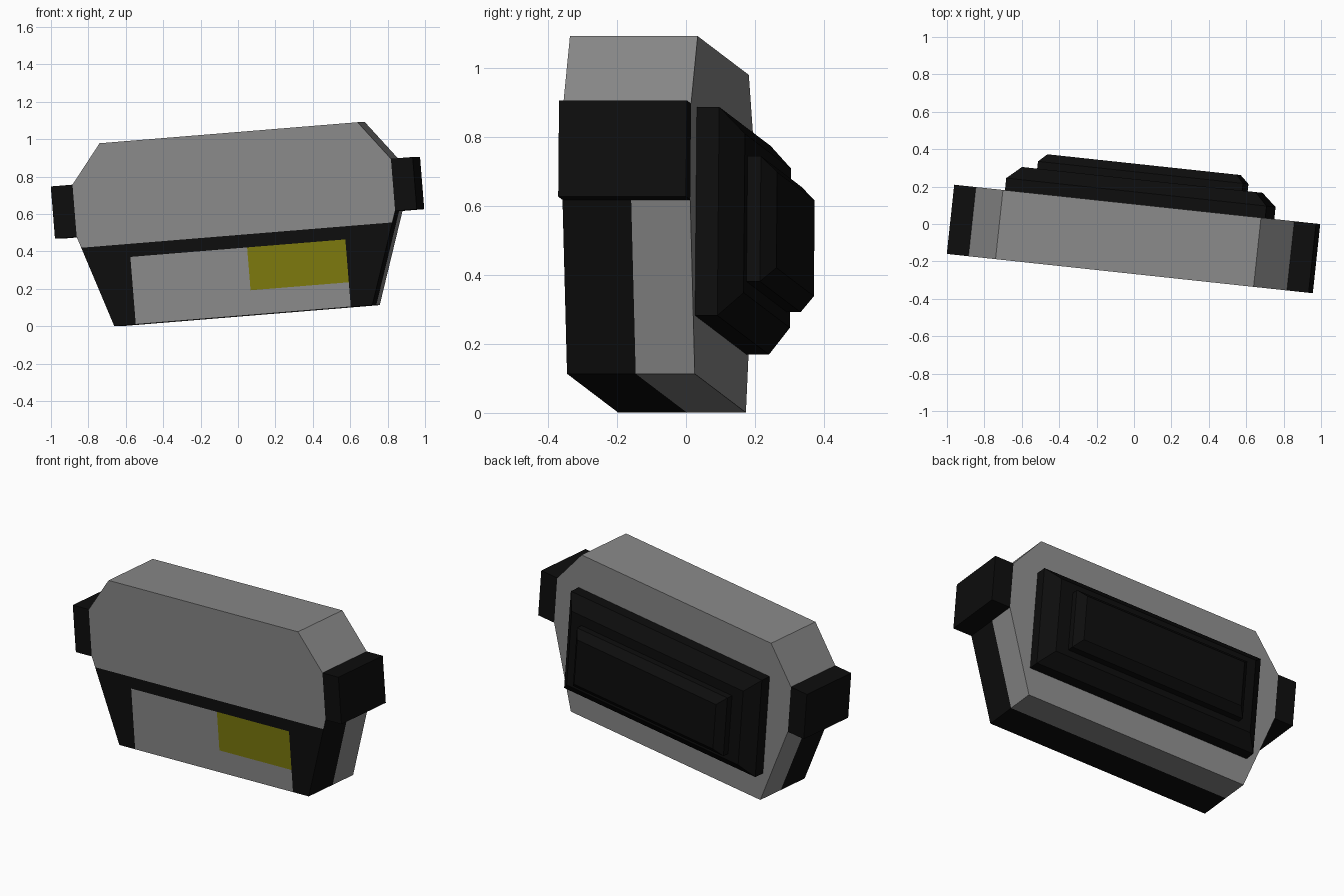
import bpy, bmesh
from math import radians
from mathutils import Matrix, Vector

if "Cube" in bpy.data.objects:
    bpy.data.objects.remove(bpy.data.objects["Cube"])

# The whole model is tilted: slight yaw and roll
POSE = (Matrix.Translation((-0.0225, -0.265, 0.687))
        @ Matrix.Rotation(radians(-6.13), 4, 'Z')
        @ Matrix.Rotation(radians(-4.63), 4, 'Y'))
DEPTH = 0.372


def material(name, rgb):
    m = bpy.data.materials.new(name)
    m.diffuse_color = (*rgb, 1)
    m.use_nodes = True
    m.node_tree.nodes["Principled BSDF"].inputs["Base Color"].default_value = m.diffuse_color
    return m


GREY = material("grey", (0.25, 0.25, 0.25))
DARK = material("dark", (0.004, 0.004, 0.004))
YELLOW = material("yellow", (0.2, 0.19, 0.004))


def loft(name, rings, mats, cuts=(), pick=None):
    """Stack of same-count rings, capped; optional cuts only split faces for colour."""
    bm = bmesh.new()
    loops = [[bm.verts.new(p) for p in r] for r in rings]
    n = len(loops[0])
    bm.faces.new(loops[0])
    bm.faces.new(loops[-1][::-1])
    for a, b in zip(loops, loops[1:]):
        for i in range(n):
            j = (i + 1) % n
            bm.faces.new((a[i], b[i], b[j], a[j]))
    for co, no in cuts:
        bmesh.ops.bisect_plane(bm, geom=bm.verts[:] + bm.edges[:] + bm.faces[:],
                               plane_co=co, plane_no=no)
    bmesh.ops.recalc_face_normals(bm, faces=bm.faces[:])
    bm.normal_update()
    if pick:
        for f in bm.faces:
            f.material_index = pick(f.calc_center_median(), f.normal)
    bm.transform(POSE)
    me = bpy.data.meshes.new(name)
    bm.to_mesh(me)
    bm.free()
    for m in mats:
        me.materials.append(m)
    ob = bpy.data.objects.new(name, me)
    bpy.context.collection.objects.link(ob)
    return ob


def rect(x0, x1, z0, z1, y):
    return [(x0, y, z0), (x1, y, z0), (x1, y, z1), (x0, y, z1)]


def body_colour(c, n):
    if n.y < -0.9:
        if -0.5 < c.z < -0.27 and 0.05 < c.x < 0.58:
            return 2
        return 1 if -0.27 < c.z < -0.2 or (c.z < -0.2 and abs(c.x) > 0.58) else 0
    if n.z < -0.9 or (abs(n.x) > 0.9 and c.z < 0):
        return 1 if c.y < 0.2 else 0
    return 0


# Body: symmetric eight-sided slab
half = [(0.696, -0.632), (0.859, -0.14), (0.859, 0.14), (0.696, 0.349)]
outline = half + [(-x, z) for x, z in reversed(half)]
cuts = [(Vector((0, 0, z)), Vector((0, 0, 1))) for z in (-0.2, -0.27, -0.5)]
cuts += [(Vector((x, 0, 0)), Vector((1, 0, 0))) for x in (-0.58, 0.05, 0.58)]
cuts += [(Vector((0, 0.2, 0)), Vector((0, 1, 0)))]
loft("body", [[(x, y, z) for x, z in outline] for y in (0, DEPTH)],
     (GREY, DARK, YELLOW), cuts, body_colour)

# Side tabs
for side, s in (("left", -1), ("right", 1)):
    x0, x1 = sorted((s * 0.859, s * 0.976))
    loft(side + "_tab", [rect(x0, x1, -0.14, 0.14, y) for y in (0, DEPTH)], (DARK,))


# Back plates: straight wall, then a bevelled rim
def plate(name, hx, hz, zc, y0, y1, y2, inset):
    rings = []
    for y, i in ((y0, 0), (y1, 0), (y2, inset)):
        rings.append(rect(-hx + i, hx - i, zc - hz + i, zc + hz - i, DEPTH + y))
    loft(name, rings, (DARK,))


plate("back_plate", 0.702, 0.303, -0.16, 0, 0.065, 0.133, 0.072)
plate("back_panel", 0.553, 0.182, -0.17, 0.133, 0.172, 0.215, 0.043)
